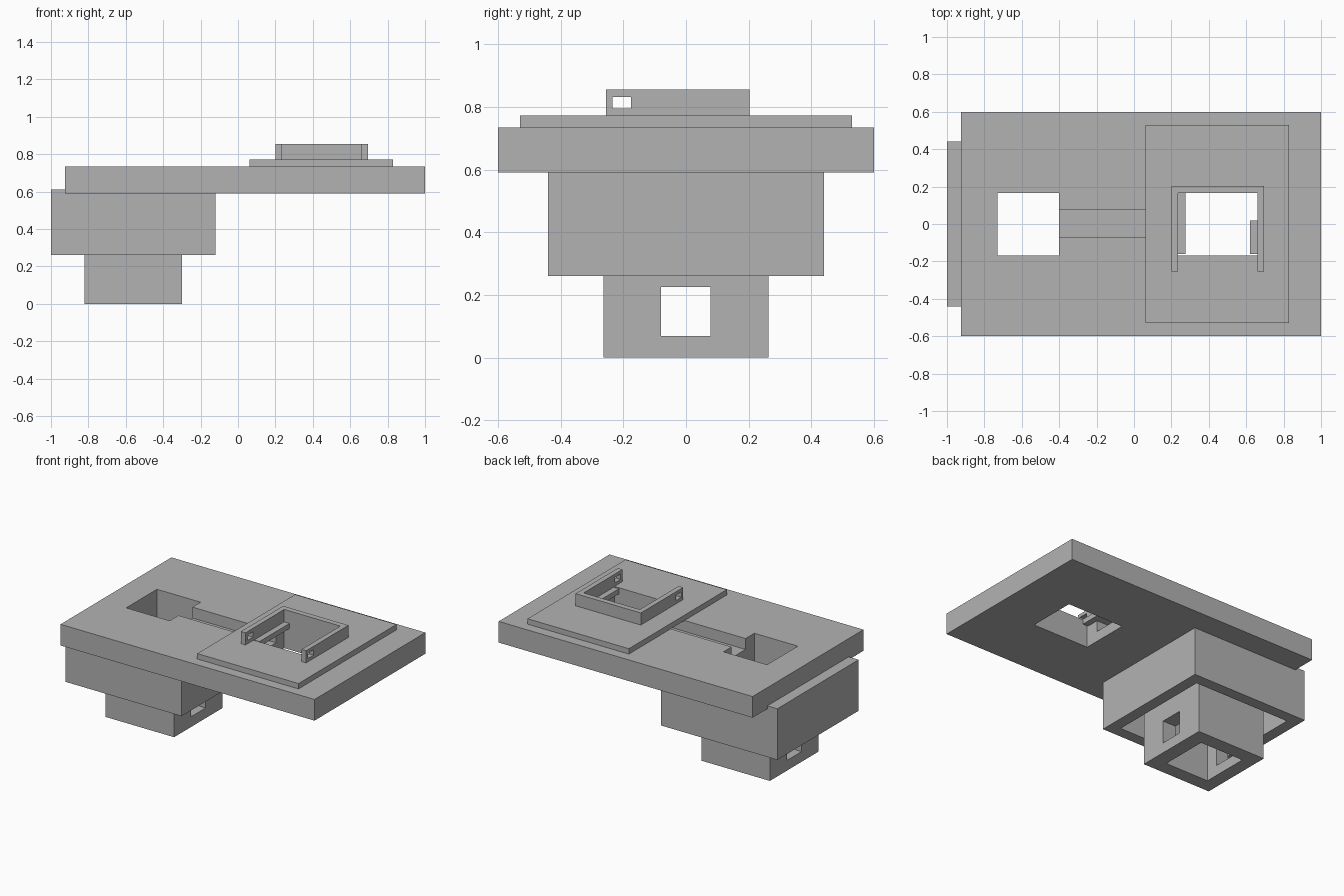
import bpy
import bmesh

if "Cube" in bpy.data.objects:
    bpy.data.objects.remove(bpy.data.objects["Cube"], do_unlink=True)

grey = bpy.data.materials.new("plain_grey")
grey.use_nodes = True
grey.diffuse_color = (0.45, 0.45, 0.45, 1)
grey.node_tree.nodes["Principled BSDF"].inputs["Base Color"].default_value = (0.45, 0.45, 0.45, 1)


def box(name, x, y, z):
    """Box spanning the given (low, high) ranges."""
    bm = bmesh.new()
    bmesh.ops.create_cube(bm, size=1)
    for v in bm.verts:
        v.co = [r[0] if c < 0 else r[1] for c, r in zip(v.co, (x, y, z))]
    mesh = bpy.data.meshes.new(name)
    bm.to_mesh(mesh)
    bm.free()
    mesh.materials.append(grey)
    ob = bpy.data.objects.new(name, mesh)
    bpy.context.collection.objects.link(ob)
    return ob


def cut(ob, x, y, z):
    """Cut a box-shaped opening out of a part."""
    cutter = box("cutter", x, y, z)
    cutter.hide_render = True
    mod = ob.modifiers.new("opening", 'BOOLEAN')
    mod.operation = 'DIFFERENCE'
    mod.solver = 'EXACT'
    mod.object = cutter
    bpy.context.view_layer.objects.active = ob
    bpy.ops.object.modifier_apply(modifier=mod.name)
    bpy.data.objects.remove(cutter, do_unlink=True)


ALL = (-0.5, 1.5)             # range that passes right through in z
SHAFT = (-0.73, -0.40)        # square shaft in x
WELL = (0.235, 0.66)          # opening inside the bracket in x
OPEN_Y = (-0.168, 0.165)

# Main plate with two openings joined by a channel
plate = box("main_plate", (-0.925, 1), (-0.6, 0.6), (0.59, 0.735))
cut(plate, SHAFT, OPEN_Y, ALL)
cut(plate, WELL, OPEN_Y, ALL)
cut(plate, (-0.5, 0.3), (-0.073, 0.077), (0.66, 0.8))

# Hollow skirt below the plate
skirt = box("lower_skirt", (-1, -0.12), (-0.44, 0.44), (0.26, 0.61))
cut(skirt, (-0.922, -0.198), (-0.363, 0.363), ALL)

# Square tube with a window through both x walls
tube = box("square_tube", (-0.82, -0.30), (-0.263, 0.263), (0, 0.59))
cut(tube, SHAFT, OPEN_Y, ALL)
cut(tube, (-1.2, 0), (-0.08, 0.078), (0.07, 0.225))

# Thin raised plate
raised = box("raised_plate", (0.062, 0.83), (-0.53, 0.53), (0.735, 0.772))
cut(raised, WELL, OPEN_Y, ALL)

# U-shaped bracket, open at the front, with a pin hole in each arm
bracket = box("bracket", (0.20, 0.695), (-0.255, 0.203), (0.772, 0.855))
cut(bracket, WELL, (-0.4, 0.165), ALL)
cut(bracket, (0, 1), (-0.235, -0.175), (0.795, 0.832))

# Rails along the sides of the well
box("right_rail", (0.235, 0.275), (-0.16, 0.165), (0.735, 0.77))
box("left_rail", (0.62, 0.66), (-0.16, 0.02), (0.735, 0.77))
